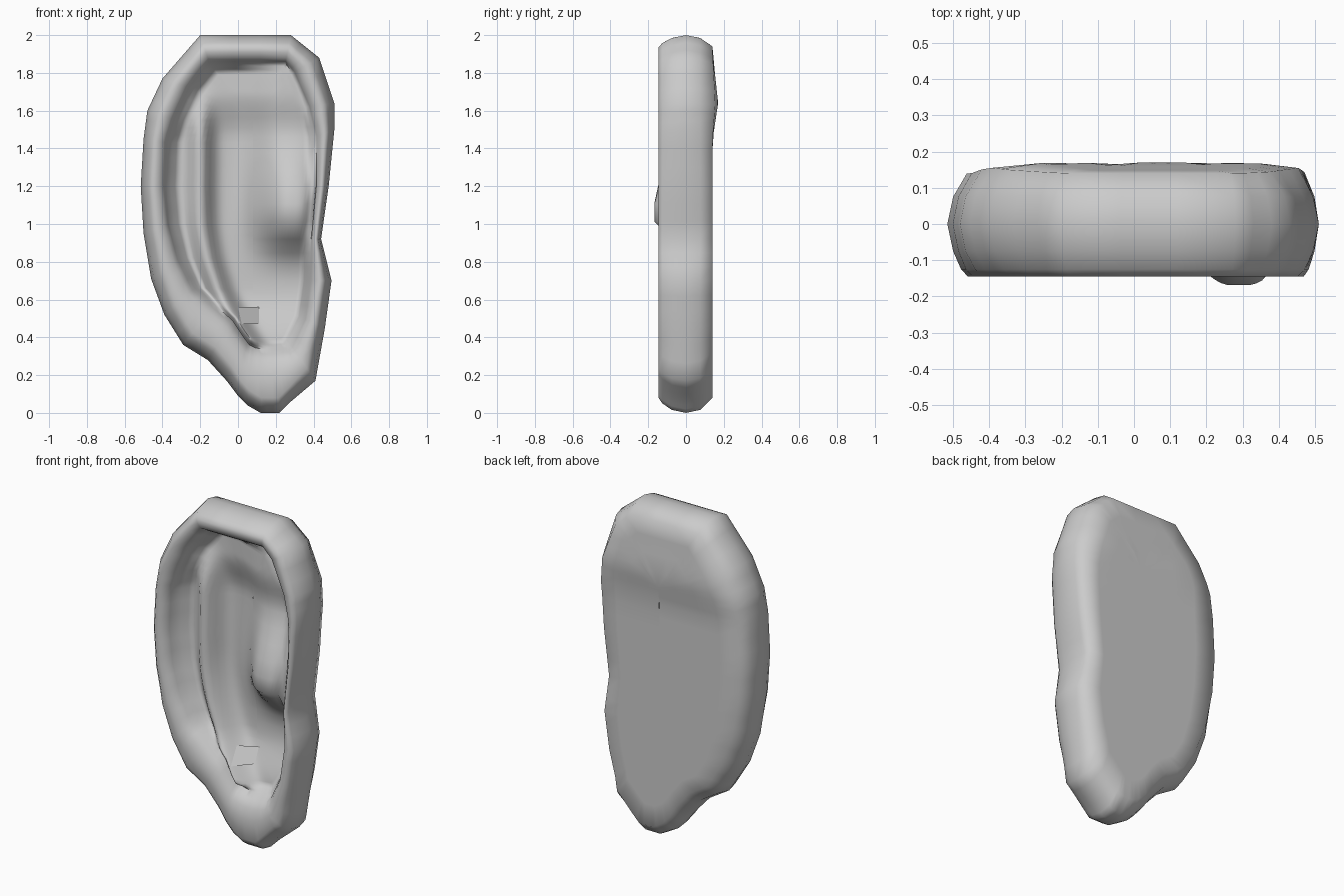
import bpy, bmesh, math

if "Cube" in bpy.data.objects:
    bpy.data.objects.remove(bpy.data.objects["Cube"])

# Outer silhouette (x, z), clockwise from top left
OUTER = [(-.2, 2), (.28, 2), (.43, 1.88), (.51, 1.64), (.51, 1.5), (.48, 1.2), (.44, .92),
         (.495, .7), (.46, .45), (.41, .17), (.28, .06), (.22, 0), (.12, 0), (.05, .04),
         (0, .09), (-.06, .17), (-.16, .28), (-.29, .36), (-.39, .52), (-.46, .71),
         (-.5, .95), (-.515, 1.2), (-.5, 1.45), (-.48, 1.6), (-.4, 1.77)]
# Matching inner edge of the rim
INNER = [(-.15, 1.85), (.25, 1.85), (.29, 1.8), (.37, 1.62), (.41, 1.46), (.41, 1.2), (.385, .92),
         (.38, .7), (.35, .5), (.28, .36), (.26, .34), (.2, .335), (.14, .335), (.09, .345),
         (.06, .36), (.03, .4), (-.03, .49), (-.12, .57), (-.23, .66), (-.31, .82),
         (-.36, 1.0), (-.38, 1.2), (-.37, 1.43), (-.33, 1.55), (-.25, 1.72)]


def dense(pts, n=3):
    out = []
    for a, b in zip(pts, pts[1:] + pts[:1]):
        out += [lerp(a, b, k / n) for k in range(n)]
    return out


def lerp(a, b, t):
    return (a[0] + (b[0] - a[0]) * t, a[1] + (b[1] - a[1]) * t)


def step(t):
    t = max(0, min(1, t))
    return t * t * (3 - 2 * t)


def spine(p):
    return (.08, max(.6, min(1.55, p[1])))


def bell(d, s):
    return math.exp(-(d / s) ** 2)


def floor_y(x, z):
    # Bowl, curved inner ridge, upper plateau, lower slope and crus
    ridge_x = -.2 + .27 * max(0, min(1, (1.1 - z) / .75)) ** 2
    y = .07 - .05 * step((ridge_x - x) / .12)
    y -= .13 * bell(x - ridge_x, .065) * step((1.75 - z) / .3)
    y -= .06 * step((z - 1.45) / .25)
    y -= .08 * step((x + .02) / .25) * step((z - .75) / .3)
    y -= .08 * step((.66 - z) / .3)
    dz = z - 1.05
    y -= .17 * bell(x - .29, .18) * bell(dz, .17 if dz < 0 else .33)
    return max(y, -.168)


def back_y(z):
    return .14 + .03 * max(0, min((z - 1.44) / .2, (1.92 - z) / .28))


outer, inner = dense(OUTER), dense(INNER)
bm = bmesh.new()
rings = []


def ring(coords):
    rings.append([bm.verts.new(c) for c in coords])


# Back panel, from its middle outwards
for s in (1, .75, .5, .25, 0):
    pts = []
    for o, i in zip(outer, inner):
        edge = lerp(o, i, min(.4, .08 / math.dist(o, i)))
        x, z = lerp(edge, spine(edge), s)
        y = back_y(z)
        if s == 0:
            y = .14 + (y - .14) * .5
        pts.append((x, y, z))
    ring(pts)

# Rolled rim: inset distance, share of rim width, depth
for d, t, y in ((.016, .12, .075), (0, 0, 0), (.016, .12, -.075), (.05, .28, -.125),
                (.08, .42, -.145), (9, .6, -.145), (9, .8, -.13), (9, .93, -.1)):
    pts = []
    for o, i in zip(outer, inner):
        x, z = lerp(o, i, min(t, d / math.dist(o, i)))
        pts.append((x, y, z))
    ring(pts)

# Sculpted inside of the ear
for k in range(21):
    s = k / 20
    pts = []
    for i in inner:
        x, z = lerp(i, spine(i), s)
        w = step(s / .15)
        lip = -.06 - .06 * bell(x - .4, .1) * bell(z - 1.15, .35)
        pts.append((x, lip * (1 - w) + floor_y(x, z) * w, z))
    ring(pts)

n = len(outer)
for a, b in zip(rings, rings[1:]):
    for j in range(n):
        k = (j + 1) % n
        bm.faces.new((a[j], a[k], b[k], b[j]))
bmesh.ops.remove_doubles(bm, verts=bm.verts, dist=.0005)
bmesh.ops.recalc_face_normals(bm, faces=bm.faces)


def finish(bm, name):
    mesh = bpy.data.meshes.new(name)
    bm.to_mesh(mesh)
    bm.free()
    ob = bpy.data.objects.new(name, mesh)
    bpy.context.collection.objects.link(ob)
    return ob


ear = finish(bm, "ear")
bpy.context.view_layer.objects.active = ear
ear.select_set(True)
bpy.ops.object.shade_smooth_by_angle(angle=math.radians(85))

# Small square ear canal patch
bm = bmesh.new()
bm.faces.new([bm.verts.new((x, floor_y(x, z) - .006, z))
              for x, z in ((.02, .47), (.11, .47), (.11, .56), (.0, .56))])
finish(bm, "ear_canal")
